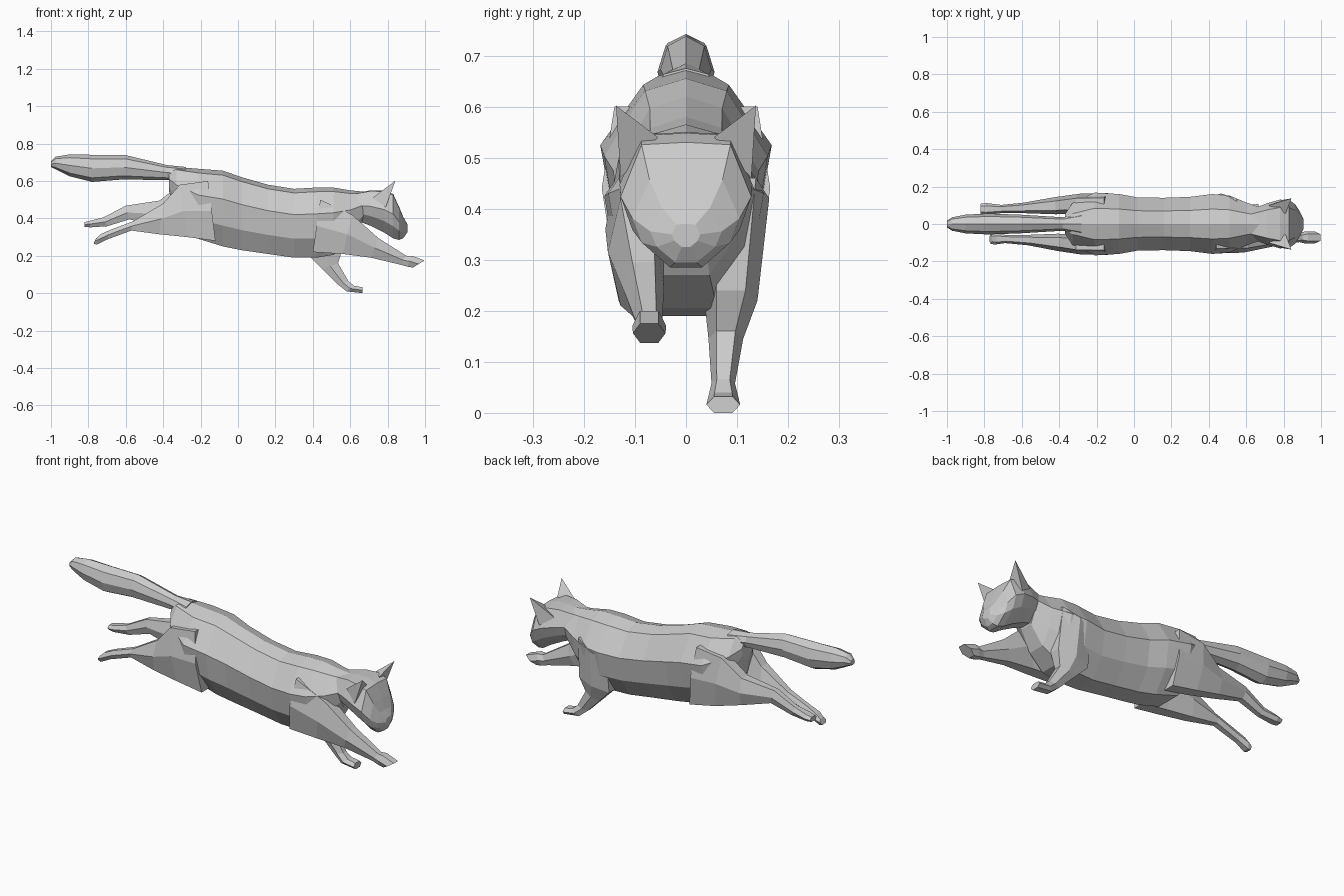
import bpy, bmesh

# Half cross-sections (y, z), from top to bottom
BODY = [(0, 1), (.5, .88), (1, .25), (.86, -.45), (.4, -1)]
HEAD = [(0, 1), (.68, .96), (1, .1), (.82, -.45), (.3, -1)]
ROUND = [(0, 1), (.72, .7), (1, 0), (.72, -.7), (0, -1)]
LIMB = [(.55, 1), (1, 0), (.55, -1)]


def finish(name, bm):
    bmesh.ops.recalc_face_normals(bm, faces=bm.faces)
    mesh = bpy.data.meshes.new(name)
    bm.to_mesh(mesh)
    bm.free()
    ob = bpy.data.objects.new(name, mesh)
    bpy.context.collection.objects.link(ob)
    return ob


def loft(name, half, stations):
    """Stations: top x, top z, bottom x, bottom z, centre y, half width."""
    outline = half + [(-y, z) for y, z in reversed(half) if y > 0]
    bm = bmesh.new()
    rings = []
    for xt, zt, xb, zb, yc, hw in stations:
        rings.append([bm.verts.new(((xt + xb) / 2 + (xt - xb) / 2 * v,
                                    yc + hw * u,
                                    (zt + zb) / 2 + (zt - zb) / 2 * v))
                      for u, v in outline])
    n = len(outline)
    for a, b in zip(rings, rings[1:]):
        for i in range(n):
            j = (i + 1) % n
            bm.faces.new((a[i], a[j], b[j], b[i]))
    bm.faces.new(rings[0])
    bm.faces.new(rings[-1])
    return finish(name, bm)


def upright(rows):
    return [(x, zt, x, zb, 0, hw) for x, zb, zt, hw in rows]


# Torso and neck
loft("body", BODY, upright([
    (-.37, .55, .65, .05), (-.33, .42, .675, .11), (-.21, .29, .665, .168),
    (-.08, .25, .655, .16), (.02, .23, .62, .142), (.16, .21, .58, .14),
    (.30, .19, .558, .145), (.42, .19, .565, .16), (.51, .205, .565, .152),
    (.60, .27, .55, .115)]) + [(.70, .54, .66, .37, 0, .085)])

# Head with muzzle
loft("head", HEAD, upright([
    (.63, .39, .535, .08), (.71, .36, .55, .11), (.78, .325, .548, .13),
    (.83, .293, .53, .128), (.862, .285, .46, .105), (.885, .295, .405, .07),
    (.905, .325, .37, .028)]))

# Ears
for side, s in (("left", 1), ("right", -1)):
    bm = bmesh.new()
    inner, outer, back, tip = [bm.verts.new((x, s * y, z)) for x, y, z in (
        (.81, .055, .54), (.79, .128, .46), (.72, .10, .51), (.842, .137, .602))]
    for f in ((inner, outer, tip), (outer, back, tip), (back, inner, tip),
              (inner, back, outer)):
        bm.faces.new(f)
    finish(side + "_ear", bm)

# Tail
loft("tail", ROUND, [
    (-.28, .675, -.28, .60, 0, .06), (-.38, .685, -.38, .605, 0, .036),
    (-.60, .738, -.62, .608, 0, .05), (-.78, .74, -.78, .595, 0, .056),
    (-.90, .742, -.90, .625, 0, .05), (-.975, .73, -.97, .66, 0, .036),
    (-1, .705, -1, .675, 0, .018)])

# Front legs: right stretched forward, left reaching down
loft("right_front_leg", LIMB, [
    (.44, .50, .40, .22, -.10, .058), (.61, .42, .56, .21, -.098, .055),
    (.75, .295, .71, .19, -.083, .040), (.90, .20, .87, .152, -.072, .025),
    (.93, .20, .905, .142, -.072, .033), (.998, .175, .935, .137, -.072, .032)])
loft("left_front_leg", LIMB, [
    (.55, .46, .38, .38, .105, .058), (.56, .24, .38, .20, .088, .052),
    (.535, .16, .45, .13, .078, .034), (.59, .065, .53, .05, .073, .023),
    (.62, .04, .58, .01, .073, .031), (.665, .032, .667, 0, .073, .033)])

# Hind legs trailing behind
loft("right_hind_leg", LIMB, [
    (-.16, .60, -.12, .28, -.11, .055), (-.31, .58, -.27, .30, -.108, .054),
    (-.40, .48, -.42, .315, -.098, .046), (-.56, .385, -.57, .335, -.086, .028),
    (-.68, .34, -.70, .287, -.08, .022), (-.735, .315, -.755, .26, -.08, .030),
    (-.76, .292, -.772, .265, -.08, .026)])
loft("left_hind_leg", LIMB, [
    (-.16, .60, -.12, .28, .11, .055), (-.31, .58, -.27, .31, .108, .054),
    (-.42, .495, -.42, .35, .098, .046), (-.60, .468, -.58, .395, .086, .028),
    (-.72, .405, -.70, .358, .08, .022), (-.79, .388, -.79, .352, .08, .032),
    (-.82, .38, -.82, .355, .08, .028)])
